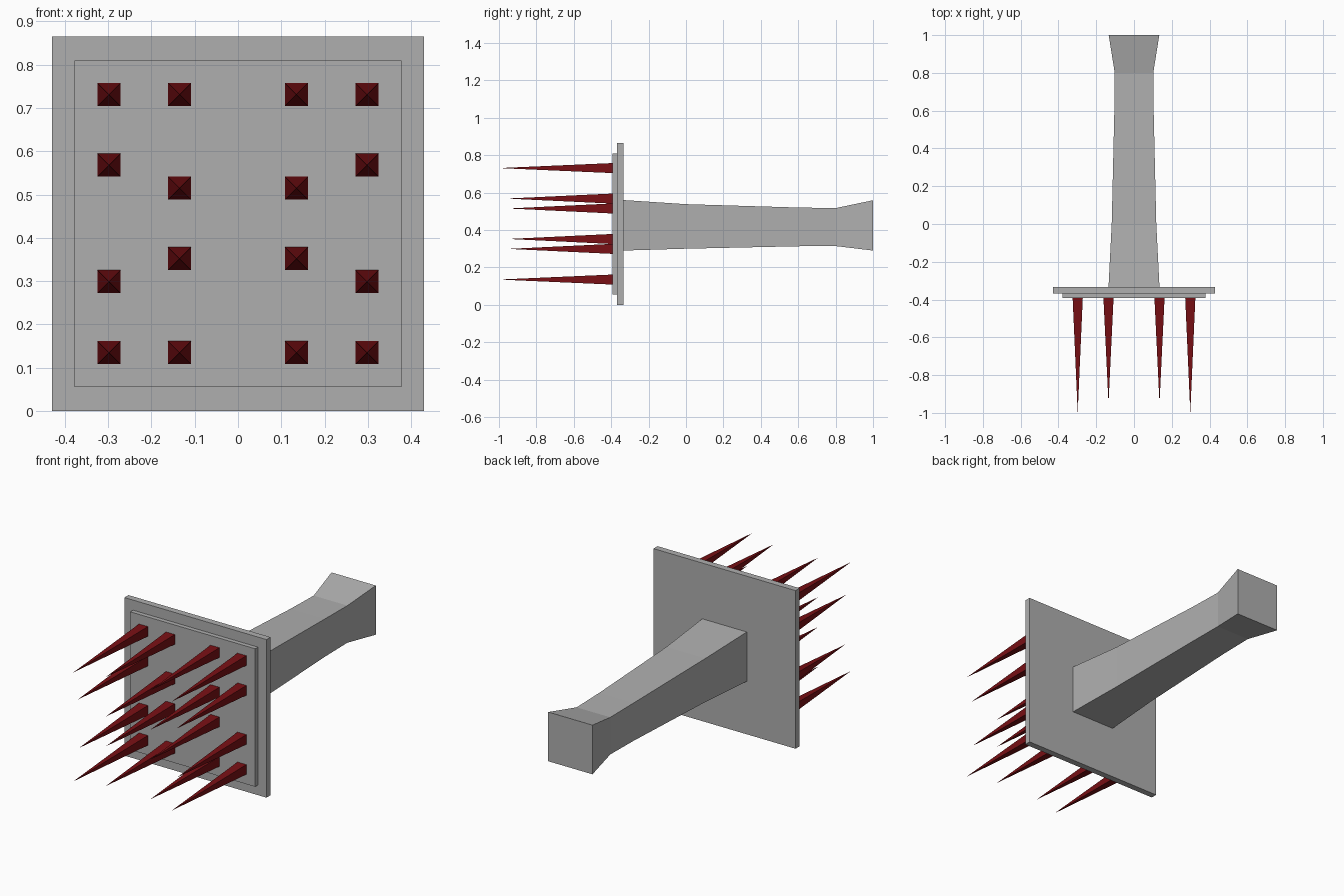
import bpy, bmesh

if "Cube" in bpy.data.objects:
    bpy.data.objects.remove(bpy.data.objects["Cube"])


def material(name, rgb):
    m = bpy.data.materials.new(name)
    m.diffuse_color = (*rgb, 1)
    m.use_nodes = True
    m.node_tree.nodes["Principled BSDF"].inputs["Base Color"].default_value = m.diffuse_color
    return m


GREY = material("grey_metal", (0.43, 0.43, 0.43))
RED = material("dark_red", (0.19, 0.005, 0.007))


def loft(name, sections, mat):
    """Rectangular loft along y; each section is (y, half_x, z_low, z_high).
    A section with half_x 0 becomes a single tip point."""
    bm = bmesh.new()
    rings = []
    for y, h, a, b in sections:
        if h == 0:
            rings.append([bm.verts.new((0, y, a))])
        else:
            rings.append([bm.verts.new((x, y, z))
                          for x, z in ((-h, a), (h, a), (h, b), (-h, b))])
    for r, s in zip(rings, rings[1:]):
        for i in range(4):
            j = (i + 1) % 4
            if len(s) == 1:
                bm.faces.new((r[i], r[j], s[0]))
            else:
                bm.faces.new((r[i], r[j], s[j], s[i]))
    for r in (rings[0], rings[-1]):
        if len(r) == 4:
            bm.faces.new(r)
    bmesh.ops.recalc_face_normals(bm, faces=bm.faces[:])
    me = bpy.data.meshes.new(name)
    bm.to_mesh(me)
    bm.free()
    me.materials.append(mat)
    ob = bpy.data.objects.new(name, me)
    bpy.context.collection.objects.link(ob)
    return ob


# Back plate and raised front panel
loft("back_plate", [(-0.333, 0.43, 0, 0.865), (-0.368, 0.43, 0, 0.865)], GREY)
loft("front_panel", [(-0.366, 0.378, 0.055, 0.81), (-0.392, 0.378, 0.055, 0.81)], GREY)

# Tapered handle with flared end
loft("handle", [
    (-0.335, 0.135, 0.290, 0.560),
    (0.0, 0.118, 0.300, 0.538),
    (0.6, 0.104, 0.313, 0.520),
    (0.8, 0.102, 0.314, 0.517),
    (1.0, 0.134, 0.290, 0.559)], GREY)

# Spikes: (x, z, tip y), mirrored left and right; corner spikes are longest
layout = [(0.298, 0.731, -1.0), (0.298, 0.568, -0.96),
          (0.298, 0.299, -0.95), (0.298, 0.135, -1.0),
          (0.135, 0.731, -0.95), (0.135, 0.515, -0.95),
          (0.135, 0.352, -0.95), (0.135, 0.135, -0.95)]
for n, (x, z, tip) in enumerate(layout):
    for side, s in (("left", -1), ("right", 1)):
        ob = loft(f"spike_{side}_{n + 1}",
                  [(-0.388, 0.027, -0.027, 0.027), (tip, 0, 0, 0)], RED)
        ob.location = (s * x, 0, z)
